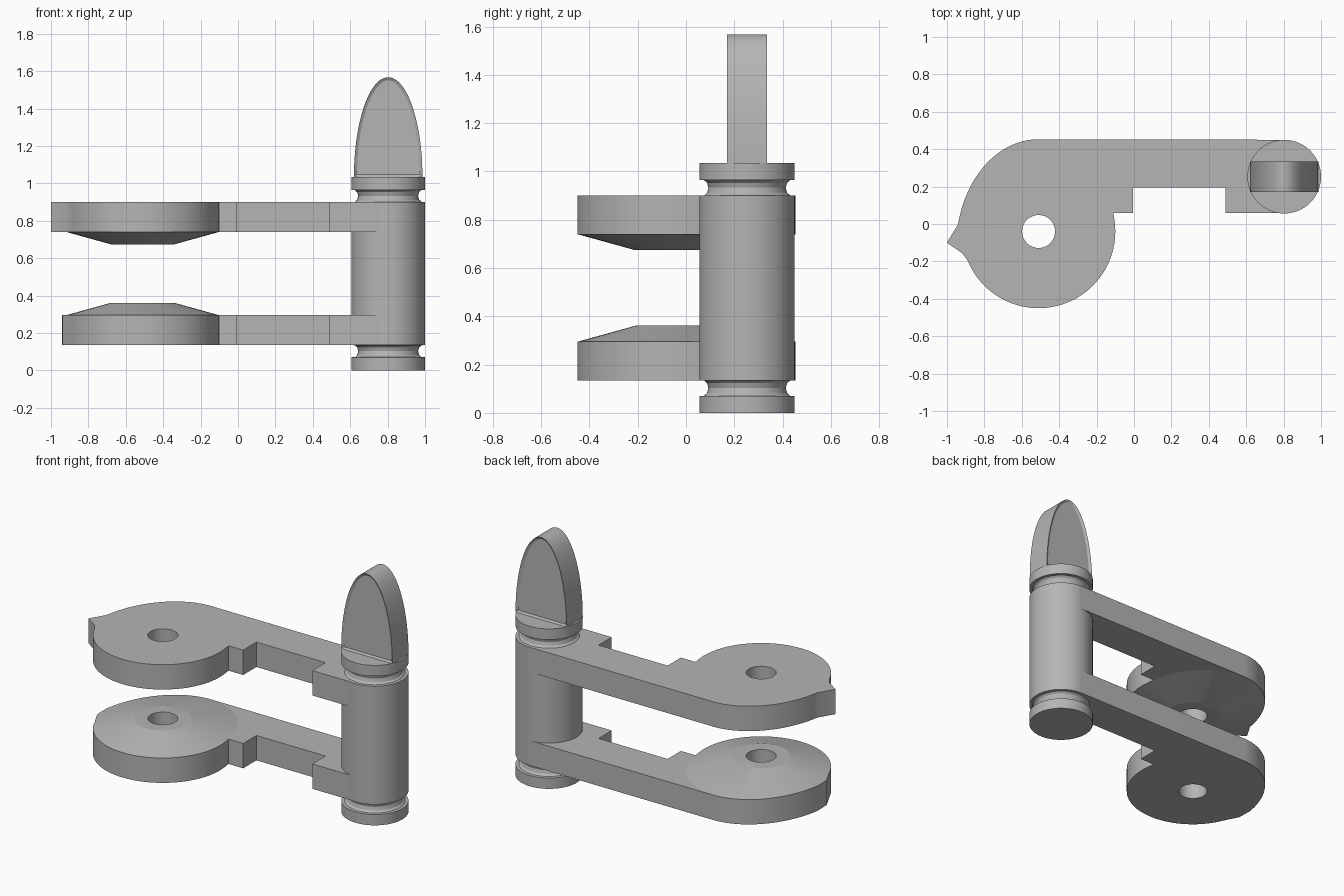
import bpy, bmesh
from math import sin, cos, pi, radians
from mathutils import Vector

cube = bpy.data.objects.get("Cube")
if cube:
    bpy.data.objects.remove(cube, do_unlink=True)

GREY = (0.46, 0.46, 0.46, 1.0)
metal = bpy.data.materials.new("plain grey")
metal.use_nodes = True
metal.diffuse_color = GREY
metal.node_tree.nodes["Principled BSDF"].inputs["Base Color"].default_value = GREY

PIN_X, PIN_Y, PIN_R = 0.803, 0.253, 0.197
EYE = Vector((-0.51, -0.04))
HOLE_R = 0.088
SIDES = 64


def finish(name, bm, angle=25):
    bmesh.ops.recalc_face_normals(bm, faces=bm.faces[:])
    mesh = bpy.data.meshes.new(name)
    bm.to_mesh(mesh)
    bm.free()
    mesh.materials.append(metal)
    ob = bpy.data.objects.new(name, mesh)
    bpy.context.collection.objects.link(ob)
    bpy.ops.object.select_all(action='DESELECT')
    ob.select_set(True)
    bpy.context.view_layer.objects.active = ob
    bpy.ops.object.shade_smooth_by_angle(angle=radians(angle))
    return ob


def arc(cx, cy, rx, ry, a0, a1, n):
    steps = [radians(a0 + (a1 - a0) * i / n) for i in range(n + 1)]
    return [(cx + rx * cos(a), cy + ry * sin(a)) for a in steps]


def loft(bm, rings, closed=False):
    """Join matching rings of vertices with quads."""
    pairs = list(zip(rings, rings[1:]))
    if closed:
        pairs.append((rings[-1], rings[0]))
    for lo, hi in pairs:
        for i in range(len(lo)):
            j = (i + 1) % len(lo)
            bm.faces.new((lo[i], lo[j], hi[j], hi[i]))


def ring(bm, centre, radius, z):
    """A ring whose radius may depend on the angle."""
    verts = []
    for i in range(SIDES):
        a = 2 * pi * i / SIDES
        r = radius(a) if callable(radius) else radius
        verts.append(bm.verts.new((centre[0] + r * cos(a), centre[1] + r * sin(a), z)))
    return verts


# Hinge pin: turned profile with a rounded groove near each end
def groove(z):
    return [(PIN_R, z), (0.178, z + 0.001), (0.166, z + 0.012), (0.16, z + 0.033),
            (0.166, z + 0.053), (0.178, z + 0.064), (PIN_R, z + 0.065)]


profile = [(PIN_R, 0)] + groove(0.07) + groove(0.9) + [(PIN_R, 1.035)]
bm = bmesh.new()
rings = [ring(bm, (PIN_X, PIN_Y), r, z) for r, z in profile]
loft(bm, rings)
bm.faces.new(rings[0])
bm.faces.new(rings[-1])
finish("hinge_pin", bm)

# Thumb knob: half-oval plate with a shallow dished panel on both faces
bm = bmesh.new()
oval = arc(PIN_X, 1.035, 0.183, 0.532, 0, 180, 48)
front, back = [[bm.verts.new((x, y, z)) for x, z in oval] for y in (0.17, 0.335)]
loft(bm, [front, back])
panels = [bm.faces.new(front), bm.faces.new(back)]
bmesh.ops.recalc_face_normals(bm, faces=bm.faces[:])
for panel in panels:
    bmesh.ops.inset_region(bm, faces=[panel], thickness=0.016, depth=-0.01)
finish("thumb_knob", bm)


# Arms: flat outline with a round eye, thickened upward
def arm_outline(beak):
    bar = [(0.803, 0.06), (0.803, 0.45), (0.15, 0.452)]
    shoulder = arc(-0.51, -0.12, 0.44, 0.573, 90, 168, 24)
    eye = arc(EYE.x, EYE.y, 0.41, 0.41, 202, 368, 48)
    notch = [(-0.11, 0.06), (-0.005, 0.06), (-0.005, 0.195), (0.49, 0.195), (0.49, 0.06)]
    return bar + shoulder + beak + eye + notch


def arm(name, beak, z0, z1):
    bm = bmesh.new()
    hole = arc(EYE.x, EYE.y, HOLE_R, HOLE_R, 0, 360, SIDES)[:-1]
    for loop in (arm_outline(beak), hole):
        vs = [bm.verts.new((x, y, z0)) for x, y in loop]
        for i, v in enumerate(vs):
            bm.edges.new((v, vs[(i + 1) % len(vs)]))
    bmesh.ops.triangle_fill(bm, edges=bm.edges[:], use_beauty=True)
    out = bmesh.ops.extrude_face_region(bm, geom=bm.faces[:], use_keep_orig=True)
    top = [g for g in out["geom"] if isinstance(g, bmesh.types.BMVert)]
    bmesh.ops.translate(bm, verts=top, vec=(0, 0, z1 - z0))
    finish(name, bm)


arm("lower_arm", [(-0.938, -0.1), (-0.91, -0.155)], 0.135, 0.296)
arm("upper_arm", [(-1.0, -0.1), (-0.92, -0.155)], 0.739, 0.9)


# Sloped bosses that face each other around the eyes
def boss(name, base_z, top_z):
    bm = bmesh.new()
    spread = lambda a: 0.405 + 0.08 * max(sin(a), 0) ** 2
    steps = [(spread, base_z), (0.17, top_z), (HOLE_R, top_z), (HOLE_R, base_z)]
    loft(bm, [ring(bm, EYE, r, z) for r, z in steps], closed=True)
    finish(name, bm, 12)


boss("lower_boss", 0.296, 0.361)
boss("upper_boss", 0.739, 0.674)
